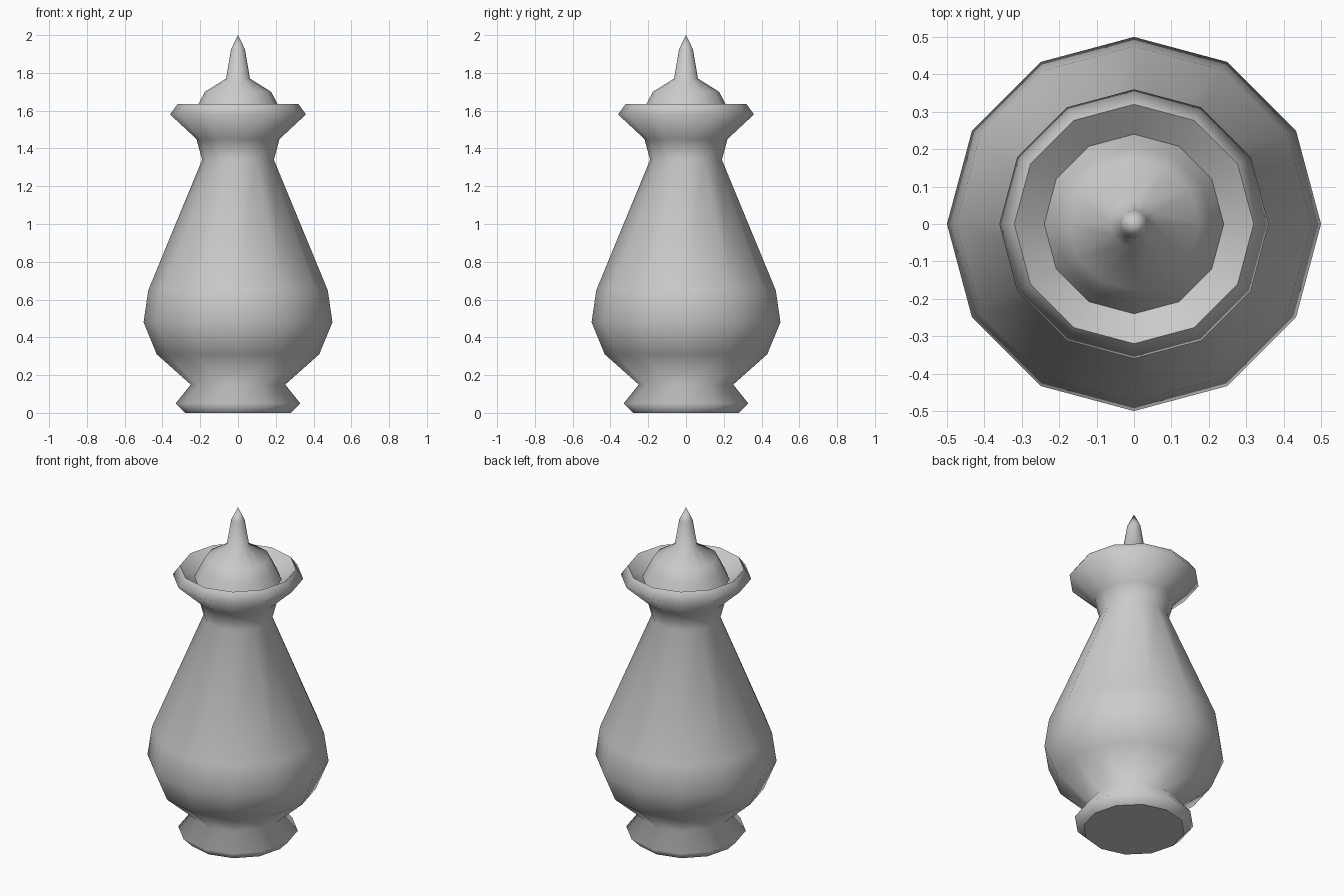
import bpy, bmesh
from math import cos, sin, pi

cube = bpy.data.objects.get("Cube")
if cube:
    bpy.data.objects.remove(cube, do_unlink=True)

SIDES = 12

clay = bpy.data.materials.new("grey_clay")
clay.use_nodes = True
clay.diffuse_color = (0.6, 0.6, 0.6, 1)
clay.node_tree.nodes["Principled BSDF"].inputs["Base Color"].default_value = (0.6, 0.6, 0.6, 1)


def lathe(name, profile, sharp_rings=()):
    """Turn (radius, height) points around z; zero radius makes a tip."""
    bm = bmesh.new()
    rings = []
    for r, z in profile:
        if r == 0:
            rings.append([bm.verts.new((0, 0, z))] * SIDES)
        else:
            rings.append([bm.verts.new((r * cos(2 * pi * i / SIDES), r * sin(2 * pi * i / SIDES), z))
                          for i in range(SIDES)])
    for low, high in zip(rings, rings[1:]):
        for i in range(SIDES):
            j = (i + 1) % SIDES
            corners = dict.fromkeys((low[i], low[j], high[j], high[i]))
            bm.faces.new(list(corners)).smooth = True
    # Flat floor
    if profile[0][0] > 0:
        bm.faces.new(rings[0][::-1])
    # Crisp ring edges
    for k in sharp_rings:
        ring = set(rings[k])
        for e in bm.edges:
            if set(e.verts) <= ring:
                e.smooth = False
    mesh = bpy.data.meshes.new(name)
    bm.to_mesh(mesh)
    bm.free()
    mesh.materials.append(clay)
    obj = bpy.data.objects.new(name, mesh)
    bpy.context.collection.objects.link(obj)
    return obj


# Vase from foot to flared rim and the inner lip beneath the lid
lathe("vase_body", [
    (0.28, 0), (0.33, 0.05), (0.25, 0.15), (0.43, 0.31), (0.5, 0.48),
    (0.475, 0.65), (0.19, 1.34), (0.22, 1.45), (0.36, 1.58),
    (0.32, 1.635), (0.24, 1.57)], sharp_rings=(0, 9))

# Domed lid with pointed finial
lathe("lid", [
    (0.24, 1.57), (0.21, 1.635), (0.175, 1.7), (0.063, 1.77),
    (0.037, 1.925), (0, 2)], sharp_rings=(0,))
